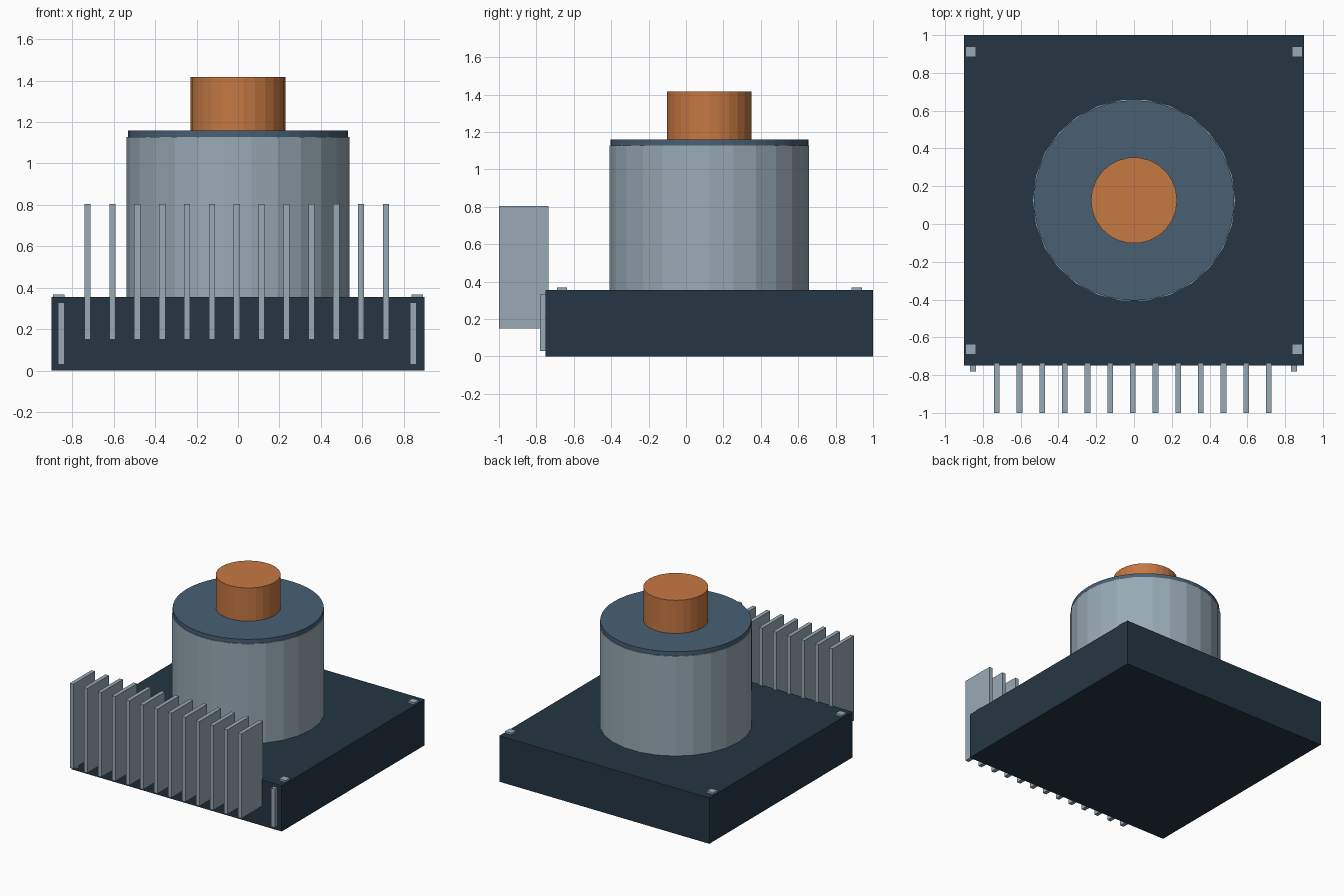
import bpy, bmesh
from mathutils import Matrix, Vector

default = bpy.data.objects.get("Cube")
if default:
    bpy.data.objects.remove(default, do_unlink=True)


def material(name, srgb):
    color = [(c / 255 / 12.92 if c < 11 else ((c / 255 + 0.055) / 1.055) ** 2.4) for c in srgb] + [1]
    mat = bpy.data.materials.new(name)
    mat.use_nodes = True
    mat.diffuse_color = color
    mat.node_tree.nodes["Principled BSDF"].inputs["Base Color"].default_value = color
    return mat


navy = material("dark navy", (36, 54, 66))
slate = material("slate blue", (72, 96, 116))
steel = material("light steel", (152, 170, 181))
copper = material("copper", (198, 120, 66))


def finish(name, bm, mat):
    mesh = bpy.data.meshes.new(name)
    bm.to_mesh(mesh)
    bm.free()
    mesh.materials.append(mat)
    obj = bpy.data.objects.new(name, mesh)
    bpy.context.collection.objects.link(obj)
    return obj


def box(name, low, high, mat):
    low, high = Vector(low), Vector(high)
    bm = bmesh.new()
    bmesh.ops.create_cube(bm, size=1, matrix=Matrix.Translation((low + high) / 2)
                          @ Matrix.Diagonal((*(high - low), 1)))
    return finish(name, bm, mat)


def drum(name, radius, bottom, top, mat, sides=26):
    # Faceted cylinder with a corner on the x axis
    bm = bmesh.new()
    place = Matrix.Translation((0, 0.125, (bottom + top) / 2)) @ Matrix.Rotation(1.5707963, 4, "Z")
    bmesh.ops.create_cone(bm, cap_ends=True, segments=sides, radius1=radius, radius2=radius,
                          depth=top - bottom, matrix=place)
    return finish(name, bm, mat)


# Base block and stacked drums
box("base", (-0.9, -0.75, 0), (0.9, 1, 0.355), navy)
drum("body", 0.537, 0.355, 1.127, steel)
drum("cap", 0.53, 1.12, 1.16, slate, 52)
drum("shaft", 0.228, 1.16, 1.417, copper)

# Row of upright fins across the front
for i in range(13):
    x = -0.726 + 0.12 * i
    box(f"fin_{i + 1}", (x - 0.015, -1, 0.15), (x + 0.015, -0.735, 0.805), steel)

# Corner pads on top and upright strips on the front
for side, sign in (("left", 1), ("right", -1)):
    x = 0.864 * sign
    for end, y in (("front", -0.663), ("back", 0.912)):
        box(f"{end}_{side}_pad", (x - 0.028, y - 0.028, 0.35), (x + 0.028, y + 0.028, 0.369), steel)
    x = 0.849 * sign - 0.003
    box(f"{side}_strip", (x - 0.016, -0.78, 0.03), (x + 0.016, -0.745, 0.33), steel)
